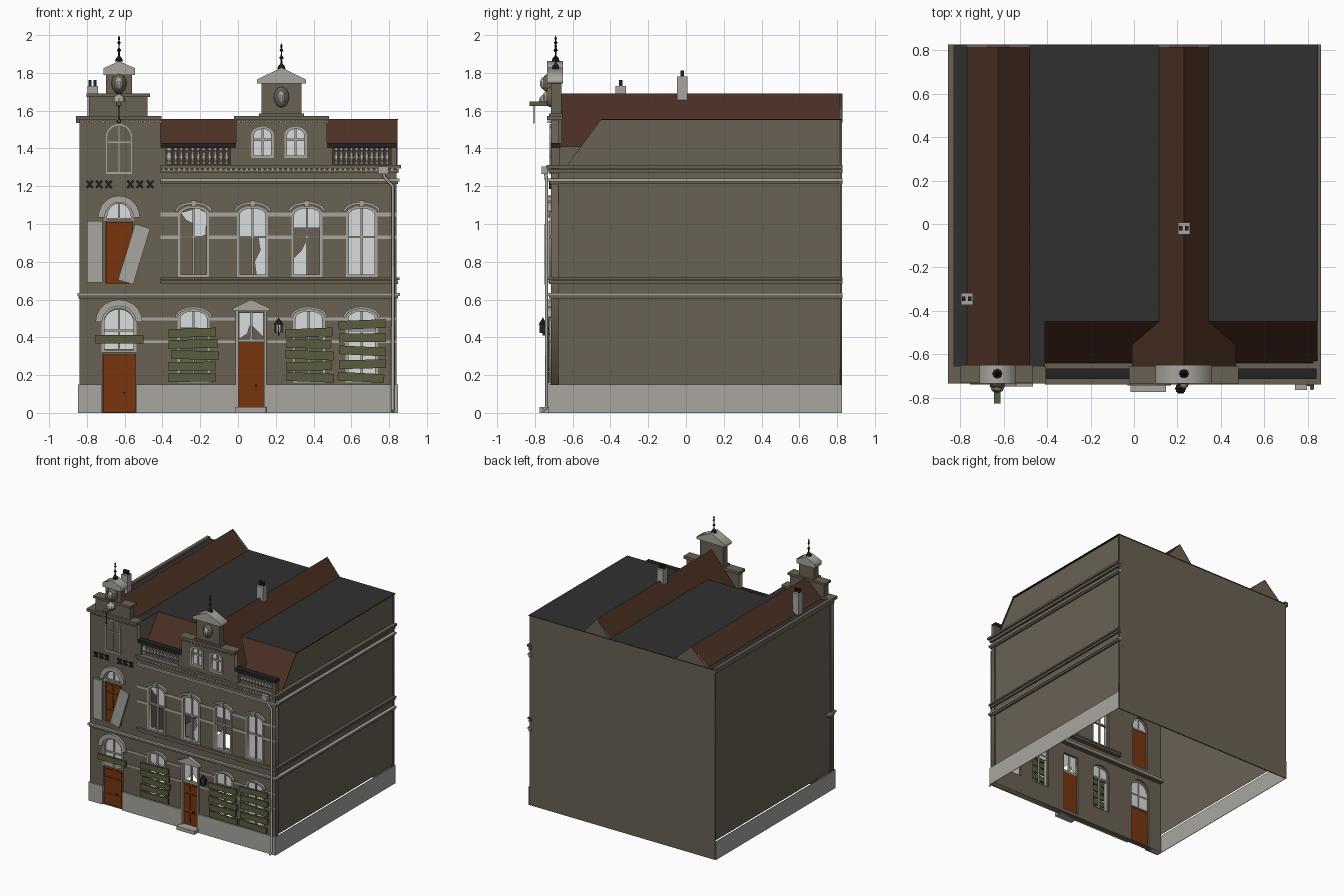
import bpy, bmesh, math, random
from mathutils import Matrix, Vector

if "Cube" in bpy.data.objects:
    bpy.data.objects.remove(bpy.data.objects["Cube"])

random.seed(4)


def material(name, hexa):
    rgb = [int(hexa[i:i + 2], 16) / 255 for i in (0, 2, 4)]
    m = bpy.data.materials.new(name)
    m.diffuse_color = [((c + 0.055) / 1.055) ** 2.4 if c > 0.04 else c / 12.9 for c in rgb] + [1]
    m.use_nodes = True
    m.node_tree.nodes["Principled BSDF"].inputs["Base Color"].default_value = m.diffuse_color
    return m


WALL = material("taupe wall", "6a6154")
STONE = material("light stone", "a9a6a0")
GLASS = material("pale glass", "dadddd")
DOOR = material("orange brown wood", "78350f")
PLANK = material("olive planks", "5a5c3e")
SLATE = material("dark roofing", "303030")
TILE = material("brown tile", "4a2f23")
IRON = material("black iron", "222222")


def place(name, mesh, mat, loc=(0, 0, 0)):
    ob = bpy.data.objects.new(name, mesh)
    ob.location = loc
    bpy.context.collection.objects.link(ob)
    mesh.materials.clear()
    mesh.materials.append(mat)
    return ob


def from_bm(name, bm, mat, loc=(0, 0, 0)):
    me = bpy.data.meshes.new(name)
    bm.to_mesh(me)
    bm.free()
    return place(name, me, mat, loc)


def boxes(name, items, mat):
    """Boxes x0,x1,y0,y1,z0,z1 with optional tilt in the facade plane."""
    bm = bmesh.new()
    for x0, x1, y0, y1, z0, z1, *t in items:
        M = Matrix.Translation(((x0 + x1) / 2, (y0 + y1) / 2, (z0 + z1) / 2))
        M = M @ Matrix.Rotation(math.radians(t[0] if t else 0), 4, 'Y')
        M = M @ Matrix.Diagonal((x1 - x0, y1 - y0, z1 - z0, 1))
        bmesh.ops.create_cube(bm, size=1, matrix=M)
    return from_bm(name, bm, mat)


def polys(name, faces, mat):
    bm = bmesh.new()
    for f in faces:
        bm.faces.new([bm.verts.new(v) for v in f])
    return from_bm(name, bm, mat)


def curve_mesh(name, cu, mat, M=Matrix()):
    ob = bpy.data.objects.new(name, cu)
    bpy.context.collection.objects.link(ob)
    dg = bpy.context.evaluated_depsgraph_get()
    me = bpy.data.meshes.new_from_object(ob.evaluated_get(dg))
    bpy.data.objects.remove(ob)
    me.transform(M)
    return place(name, me, mat)


def panel(name, loops, y0, y1, mat):
    """Flat facade panel from (x, z) outlines; inner outlines become holes."""
    cu = bpy.data.curves.new(name, 'CURVE')
    cu.dimensions, cu.fill_mode, cu.extrude = '2D', 'BOTH', (y1 - y0) / 2
    for pts in loops:
        s = cu.splines.new('POLY')
        s.points.add(len(pts) - 1)
        for p, (x, z) in zip(s.points, pts):
            p.co = (x, z, 0, 1)
        s.use_cyclic_u = True
    M = Matrix.Translation((0, (y0 + y1) / 2, 0)) @ Matrix.Rotation(math.pi / 2, 4, 'X')
    return curve_mesh(name, cu, mat, M)


def tube(name, pts, r, mat):
    cu = bpy.data.curves.new(name, 'CURVE')
    cu.dimensions, cu.bevel_depth, cu.bevel_resolution, cu.use_fill_caps = '3D', r, 1, True
    s = cu.splines.new('POLY')
    s.points.add(len(pts) - 1)
    for p, c in zip(s.points, pts):
        p.co = (*c, 1)
    return curve_mesh(name, cu, mat)


def lathe(name, prof, loc, mat, n=8):
    bm = bmesh.new()
    vs = [bm.verts.new((r, 0, z)) for r, z in prof]
    es = [bm.edges.new(e) for e in zip(vs, vs[1:])]
    bmesh.ops.spin(bm, geom=vs + es, cent=(0, 0, 0), axis=(0, 0, 1), angle=math.tau, steps=n)
    bmesh.ops.remove_doubles(bm, verts=bm.verts, dist=1e-5)
    bmesh.ops.recalc_face_normals(bm, faces=bm.faces)
    return from_bm(name, bm, mat, loc)


def arc(cx, zs, a, b, n=10):
    return [(cx + a * math.cos(math.pi * i / n), zs + b * math.sin(math.pi * i / n)) for i in range(n + 1)]


def arch(cx, w, z0, zs, rise):
    return [(cx - w / 2, z0), (cx + w / 2, z0)] + arc(cx, zs, w / 2, rise)


def rect(x0, x1, z0, z1):
    return [(x0, z0), (x1, z0), (x1, z1), (x0, z1)]


def hood(name, cx, zs, a, b, t, y=-0.735):
    panel(name, [arc(cx, zs, a + t, b + t) + arc(cx, zs, a, b)[::-1]], y, -0.71, STONE)


def window(name, cx, w, z0, zs, rise, bar):
    """Arched frame ring with a mullion and a transom."""
    panel(name + "_frame", [arch(cx, w + .01, z0, zs, rise), arch(cx, w - .02, z0 + .012, zs, rise - .012)],
          -0.722, -0.69, STONE)
    boxes(name + "_bars", [(cx - .006, cx + .006, -.708, -.69, z0, zs + rise - .005),
                           (cx - w / 2, cx + w / 2, -.708, -.69, bar, bar + .012)], STONE)


F = -0.715
UP = [-0.235, 0.077, 0.365, 0.655]
LOW = [-0.235, 0.375, 0.655]
BAY = -0.63

# front wall with openings, stepped up at the left bay and the dormer
holes = [arch(x, .155, .72, 1.05, .045) for x in UP] + [arch(x, .16, .16, .5, .05) for x in LOW]
holes += [rect(0, .14, .03, .53), arch(BAY, .175, .005, .48, .085), arch(BAY, .145, .685, 1.04, .08)]
holes += [arch(x, .11, 1.35, 1.47, .045) for x in (.13, .305)]
outline = [(-.84, 0), (.84, 0), (.84, 1.3), (.47, 1.3), (.47, 1.555), (-.01, 1.555), (-.01, 1.3),
           (-.41, 1.3), (-.41, 1.555), (-.84, 1.555)]
panel("front_wall", [outline] + holes, F, -0.675, WALL)

# back wall with roof gables, and side walls
panel("back_wall", [[(-.84, 0), (.84, 0), (.84, 1.555), (.345, 1.555), (.23, 1.69), (.115, 1.555), (-.48, 1.555),
                     (-.625, 1.69), (-.77, 1.555), (-.84, 1.555)]], .815, .825, WALL)
side = [(-.7, .15), (.82, .15), (.82, 1.555), (-.45, 1.555), (-.63, 1.31), (-.7, 1.31)]
polys("right_wall", [[(.832, y, z) for y, z in side]], WALL)
polys("left_wall", [[(-.832, y, z) for y, z in ((-.7, .15), (.82, .15), (.82, 1.555), (-.7, 1.555))]], WALL)
polys("bay_return_wall", [[(-.41, y, z) for y, z in ((-.68, 1.3), (-.45, 1.3), (-.45, 1.555), (-.68, 1.555))]], WALL)
polys("dormer_cheeks", [[(x, y, z) for y, z in ((-.68, 1.3), (-.55, 1.3), (-.55, 1.41), (-.68, 1.41))]
                        for x in (-.01, .47)], WALL)

# plinth
boxes("plinth_sides", [(s - .002, s + .002, -.725, .825, 0, .15) for s in (-.846, .846)], STONE)
boxes("plinth_front", [(a, b, -.728, F, 0, .15) for a, b in ((-.845, -.72), (-.54, -.01), (.15, .846))], STONE)
boxes("door_step", [(-.015, .147, -.775, -.7, 0, .03)], STONE)

# roofs
boxes("flat_roofs", [(-.85, -.41, -.675, .828, 1.55, 1.556), (-.41, .848, -.45, .828, 1.55, 1.556)], SLATE)
ridges = []
for x0, xc, x1, z, y0, y1 in ((-.77, -.625, -.48, 1.555, -.67, .828), (.115, .23, .345, 1.555, -.66, .828),
                              (-.01, .23, .47, 1.41, -.66, -.45)):
    for x in (x0, x1):
        ridges.append([(x, y0, z), (xc, y0, 1.69), (xc, y1, 1.69), (x, y1, z)])
polys("roof_ridges", ridges, TILE)
polys("front_roof_slope", [[(-.41, -.64, 1.3), (.845, -.64, 1.3), (.845, -.45, 1.556), (-.41, -.45, 1.556)]], TILE)

# cornices and string courses round the front and right side
for name, z0, z1, out, x0, mat in (
        ("lower_course", .605, .62, .01, -.845, WALL), ("lower_course_cap", .62, .634, .02, -.85, STONE),
        ("sill_course", .683, .7, .01, -.41, WALL), ("sill_course_cap", .703, .716, .018, -.41, WALL),
        ("upper_course", 1.212, 1.226, .008, -.41, WALL), ("upper_course_cap", 1.226, 1.24, .018, -.41, STONE),
        ("main_cornice", 1.27, 1.29, .012, -.41, WALL), ("main_cornice_cap", 1.294, 1.312, .024, -.41, WALL)):
    boxes(name, [(x0, .838 + out, F - out, -.64, z0, z1), (.825, .838 + out, -.7, .828, z0, z1)], mat)
dent = [(-.4 + i * .0275, -.388 + i * .0275, -.733, F, 1.284, 1.297) for i in range(45)]
dent += [(-.83 + i * .0275, -.818 + i * .0275, -.733, F, 1.535, 1.548) for i in range(16)]
dent += [(i * .0275, .012 + i * .0275, -.733, F, 1.535, 1.548) for i in range(18)]
boxes("dentils", dent, STONE)
boxes("parapet_cornices", [(-.858, -.405, -.735, -.655, 1.55, 1.572), (-.858, -.83, -.7, .828, 1.535, 1.572),
                           (-.022, .482, -.735, -.655, 1.55, 1.572)], WALL)

# stone bands between the openings
def gaps(xs, w, x0, x1):
    edges = [x0] + [e for x in xs for e in (x - w / 2, x + w / 2)] + [x1]
    return list(zip(edges[::2], edges[1::2]))


boxes("upper_bands", [(a, b, -.72, F, z, z + .02) for z in (.92, 1.04) for a, b in gaps(UP, .16, -.41, .84)], STONE)
boxes("lower_bands", [(a, b, -.72, F, z, z + .014) for z in (.37, .49)
                      for a, b in gaps([-.235, .07, .375, .655], .17, -.53, .84)], STONE)

# upper windows, with broken glass
for i, x in enumerate(UP):
    window(f"upper_window_{i}", x, .155, .72, 1.05, .045, .925)
    hood(f"upper_hood_{i}", x, 1.065, .085, .04, .013)
    boxes(f"upper_keystone_{i}", [(x - .012, x + .012, -.74, F, 1.09, 1.125)], STONE)
low_l, top = -.07, .93
shards = [(UP[0], [(0, .93), (.065, .94), (.07, 1.06), (.02, 1.085), (-.07, 1.06), (-.04, 1.02), (0, 1.0)]),
          (UP[1], arch(UP[1], .14, .93, 1.05, .04)),
          (UP[1], [(.02, .73), (.07, .73), (.07, .93), (.03, .93), (.04, .86), (.01, .8)]),
          (UP[2], arch(UP[2], .14, .98, 1.05, .04)),
          (UP[2], [(-.07, .73), (0, .73), (0, .92), (-.03, .86), (-.07, .82)]),
          (UP[3], arch(UP[3], .14, .73, 1.05, .04))]
for i, (x, p) in enumerate(shards):
    pts = p if len(p) > 8 else [(x + u, z) for u, z in p]
    panel(f"upper_glass_{i}", [pts], -.699, -.695, GLASS)

# lower windows, boarded up
for i, x in enumerate(LOW):
    window(f"lower_window_{i}", x, .16, .16, .5, .05, .43)
    hood(f"lower_hood_{i}", x, .505, .085, .045, .013)
    panel(f"lower_glass_{i}", [arch(x, .145, (.45, .4, .17)[i], .5, .042)], -.699, -.695, GLASS)
    step = .07 if i == 2 else .059
    boxes(f"window_planks_{i}", [(x - .125 + random.uniform(-.012, .008), x + .125 + random.uniform(-.008, .012),
                                  -.74, -.725, .165 + k * step, .211 + k * step, random.uniform(-3.5, 3.5))
                                 for k in range(5)], PLANK)


# doors with raised panels
def door(name, x0, x1, z0, z1):
    boxes(name, [(x0, x1, -.705, -.69, z0, z1)], DOOR)
    c, h = (x0 + x1) / 2, z1 - z0
    boxes(name + "_panels", [(a, b, -.711, -.7, z0 + h * u, z0 + h * v) for a, b in
                             ((x0 + .015, c - .008), (c + .008, x1 - .015))
                             for u, v in ((.06, .3), (.36, .74), (.8, .95))], DOOR)
    boxes(name + "_knob", [(c + .02, c + .03, -.72, -.7, z0 + h * .32, z0 + h * .35)], IRON)


door("main_door", 0, .14, .03, .375)
door("bay_door", -.716, -.543, .005, .31)
door("balcony_door", -.70, -.558, .685, 1.01)
boxes("main_transom_frame", [(0, .14, -.715, -.69, .375, .392), (.064, .076, -.708, -.69, .39, .53),
                             (-.012, .002, -.728, -.69, .03, .54), (.138, .152, -.728, -.69, .03, .54)], STONE)
panel("main_transom_glass", [[(.005, .39), (.05, .42), (.065, .47), (.135, .4), (.135, .53), (.005, .53)]],
      -.699, -.695, GLASS)
panel("main_door_pediment", [[(-.03, .54), (.17, .54), (.17, .553), (.07, .6), (-.03, .553)]], -.745, F, STONE)
window("bay_transom", BAY, .175, .32, .48, .085, .43)
panel("bay_transom_glass", [arch(BAY, .155, .335, .48, .07)], -.699, -.695, GLASS)
hood("bay_door_arch", BAY, .48, .09, .085, .035)
boxes("bay_plank", [(-.755, -.5, -.74, -.725, .367, .413)], PLANK)
window("balcony_transom", BAY, .145, 1.015, 1.04, .08, 1.02)
panel("balcony_transom_glass", [arch(BAY, .13, 1.02, 1.04, .07)], -.699, -.695, GLASS)
hood("balcony_door_arch", BAY, 1.035, .076, .08, .035)
boxes("shutters", [(-.80, -.718, -.735, -.72, .69, 1.015), (-.592, -.508, -.75, -.735, .685, .995, 17)], STONE)

# blind niche window and wall anchors of the bay
panel("niche_frame", [arch(BAY, .14, 1.265, 1.46, .07), arch(BAY, .126, 1.275, 1.46, .062)], -.722, F, STONE)
boxes("niche_bars", [(BAY - .003, BAY + .003, -.72, F, 1.27, 1.52), (-.69, -.57, -.72, F, 1.43, 1.436)], STONE)
boxes("wall_anchors", [(x - .006, x + .006, -.725, F, 1.185, 1.235, t) for x in
                       (-.785, -.735, -.685, -.57, -.52, -.465) for t in (-38, 38)], IRON)

# dormer windows
for i, x in enumerate((.13, .305)):
    window(f"dormer_window_{i}", x, .11, 1.35, 1.47, .045, 1.44)
    panel(f"dormer_glass_{i}", [arch(x, .1, 1.355, 1.47, .038)], -.699, -.695, GLASS)

# balustrades
bal = [(.003, 0), (.012, .0), (.012, .008), (.006, .015), (.014, .035), (.006, .07), (.012, .078), (.012, .088)]
base = lathe("baluster", bal, (-.37, -.69, 1.315), STONE, 6).data
for x0, x1 in ((-.41, -.01), (.47, .84)):
    boxes("balustrade_rail", [(x0, x1, -.715, -.665, 1.403, 1.428)], IRON)
    boxes("balustrade_posts", [(x, x + .03, -.715, -.67, 1.31, 1.405) for x in (x0, x1 - .03)], WALL)
    n = 11
    for k in range(n):
        place("baluster", base, STONE, (x0 + .05 + k * (x1 - x0 - .1) / (n - 1), -.69, 1.315))

# attic blocks, pediments, medallions and finials
boxes("attic_blocks", [(-.79, -.48, F, -.66, 1.57, 1.68), (-.70, -.56, F, -.66, 1.68, 1.8),
                       (.125, .335, F, -.66, 1.57, 1.755)], WALL)
boxes("attic_cornices", [(-.803, -.465, -.73, -.65, 1.672, 1.69), (.11, .35, -.725, -.655, 1.572, 1.585)], WALL)
panel("bay_pediment", [[(-.712, 1.79), (-.545, 1.79), (-.545, 1.825), (BAY, 1.862), (-.712, 1.825)]],
      -.735, -.65, STONE)
panel("dormer_pediment", [[(.10, 1.745), (.36, 1.745), (.36, 1.765), (.23, 1.828), (.10, 1.765)]],
      -.735, -.65, STONE)
for name, x, z, d in (("bay", BAY, 1.745, .05), ("dormer", .23, 1.672, .03)):
    egg = [(math.sin(a) * .04, -math.cos(a) * .055) for a in [math.pi * k / 8 for k in range(9)]]
    lathe(name + "_medallion", egg, (x, F, z), WALL, 12).scale.y = d / .04
    lathe(name + "_medallion_face", [(r * .55, q * .6) for r, q in egg], (x, F - d * .75, z), STONE, 10)
fin = [(0, 0), (.022, 0), (.016, .018), (.005, .03), (.004, .05), (.012, .06), (.004, .07), (.003, .09),
       (.01, .1), (.003, .11), (.007, .122), (0, .138)]
lathe("bay_finial", fin, (BAY, -.69, 1.86), IRON)
lathe("dormer_finial", fin, (.23, -.69, 1.82), IRON)

# hoist beam with hook
boxes("hoist_beam", [(-.645, -.615, -.828, -.7, 1.625, 1.648)], PLANK)
tube("hoist_hook", [(BAY, -.805, 1.63), (BAY, -.805, 1.56), (BAY + .01, -.805, 1.545), (BAY, -.805, 1.535),
                    (BAY - .012, -.805, 1.548)], .004, IRON)
lathe("beam_hood", [(0, 0), (.035, 0), (.03, .02), (.015, .035), (0, .04)], (BAY, -.745, 1.648), STONE)

# chimneys
for name, x, y, z0, z1 in (("left", -.77, -.345, 1.55, 1.73), ("ridge", .23, -.02, 1.62, 1.78)):
    boxes(name + "_chimney", [(x - .028, x + .028, y - .028, y + .028, z0, z1)], STONE)
    boxes(name + "_chimney_pots", [(x + s - .008, x + s + .008, y - .01, y + .01, z1, z1 + .032)
                                   for s in (-.014, .014)], IRON)

# downpipe with hopper
tube("downpipe", [(.77, -.745, 1.27), (.775, -.74, 1.25), (.82, -.738, 1.2), (.82, -.738, .03), (.82, -.76, .01)],
     .009, STONE)
boxes("downpipe_hopper", [(.742, .798, -.765, -.73, 1.265, 1.305)], STONE)

# wall lantern
lathe("lantern_glass", [(0, 0), (.012, 0), (.02, .045), (0, .045)], (.215, -.758, .425), GLASS, 6)
lathe("lantern_cap", [(0, 0), (.026, 0), (.012, .02), (.004, .03), (0, .04)], (.215, -.758, .468), IRON, 6)
boxes("lantern_frame", [(.215 + s - .003, .215 + s + .003, -.775, -.741, .422, .47) for s in (-.018, 0, .018)]
      + [(.211, .219, -.76, F, .41, .424)], IRON)
